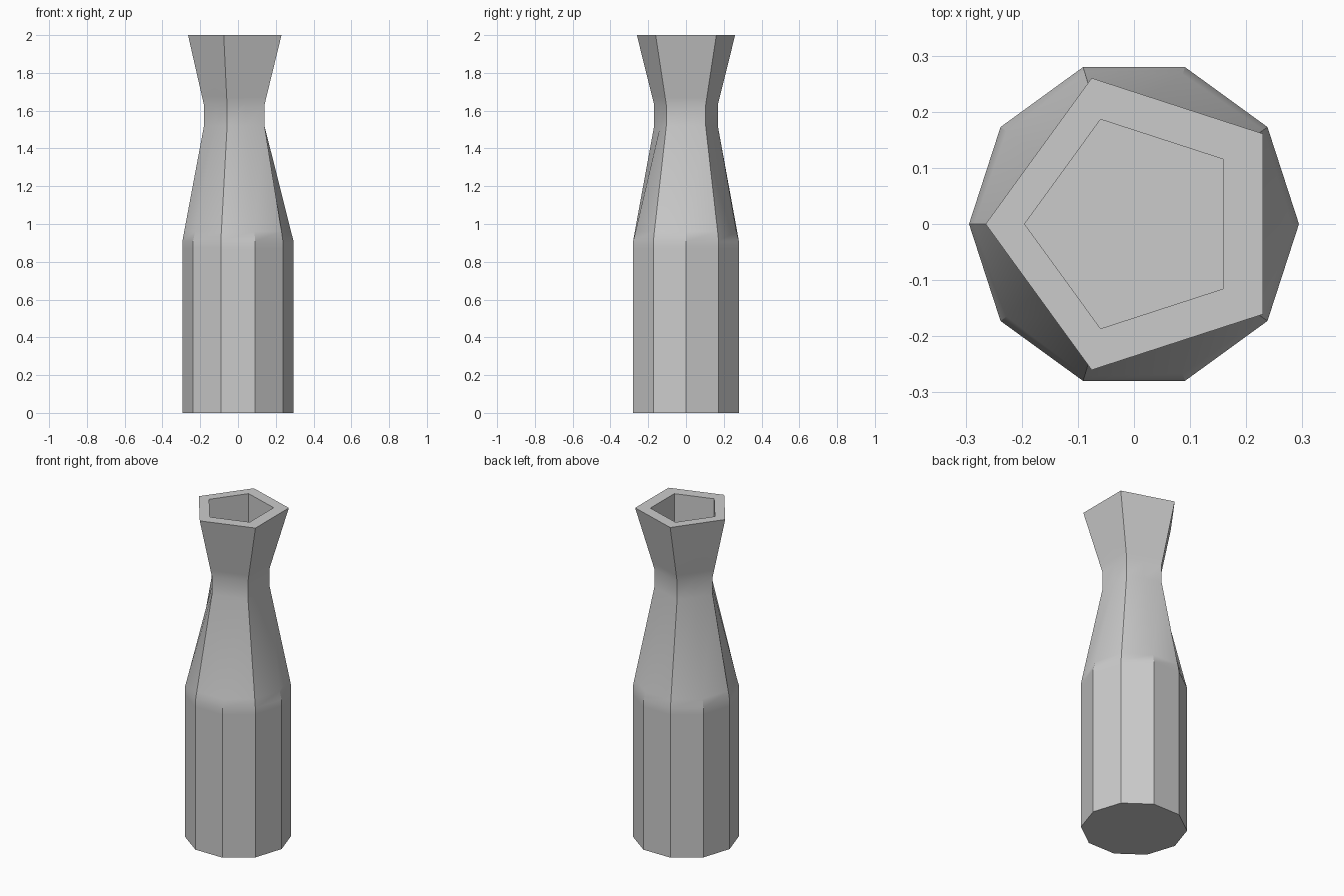
import bpy, bmesh
from math import pi, cos, sin, radians

if "Cube" in bpy.data.objects:
    bpy.data.objects.remove(bpy.data.objects["Cube"])

SIDES = 10


def ring(bm, z, radius, mid, cx=0.0):
    """Ten-point ring; mid scales every other point (cos 36 gives a pentagon)."""
    return [bm.verts.new((cx + radius * (mid if i % 2 else 1) * cos(pi + i * 2 * pi / SIDES),
                          radius * (mid if i % 2 else 1) * sin(pi + i * 2 * pi / SIDES), z))
            for i in range(SIDES)]


def bridge(bm, low, high):
    for i in range(SIDES):
        j = (i + 1) % SIDES
        bm.faces.new((low[i], low[j], high[j], high[i]))


PENTA = cos(pi / 5)
NECK = 0.177

# (z, radius, side-midpoint scale, x shift): body, shoulder, neck, lip, mouth, floor
key_rings = [
    (0.00, 0.294, 1.0, 0.0),
    (0.87, 0.294, 1.0, 0.0),
    (0.91, 0.294, 1.0, 0.0),
    (0.96, 0.285, 0.985, 0.0),
    (1.52, NECK, PENTA, -0.003),
    (1.63, NECK, PENTA, -0.003),
    (1.67, 0.1875, PENTA, -0.002),
    (2.00, 0.2735, PENTA, 0.009),
    (2.00, 0.196, PENTA, 0.001),
    (1.75, 0.196, PENTA, 0.001),
]

bm = bmesh.new()
rings = [ring(bm, z, r, m, cx) for z, r, m, cx in key_rings]
for low, high in zip(rings, rings[1:]):
    bridge(bm, low, high)
bm.faces.new(list(reversed(rings[0])))   # base
bm.faces.new(rings[-1])                  # recess floor
bmesh.ops.recalc_face_normals(bm, faces=bm.faces)

mesh = bpy.data.meshes.new("bottle")
bm.to_mesh(mesh)
bm.free()
bottle = bpy.data.objects.new("bottle", mesh)
bpy.context.collection.objects.link(bottle)

# Soft shoulder and neck transitions, crisp facets elsewhere
bpy.context.view_layer.objects.active = bottle
bottle.select_set(True)
bpy.ops.object.shade_smooth_by_angle(angle=radians(30))
